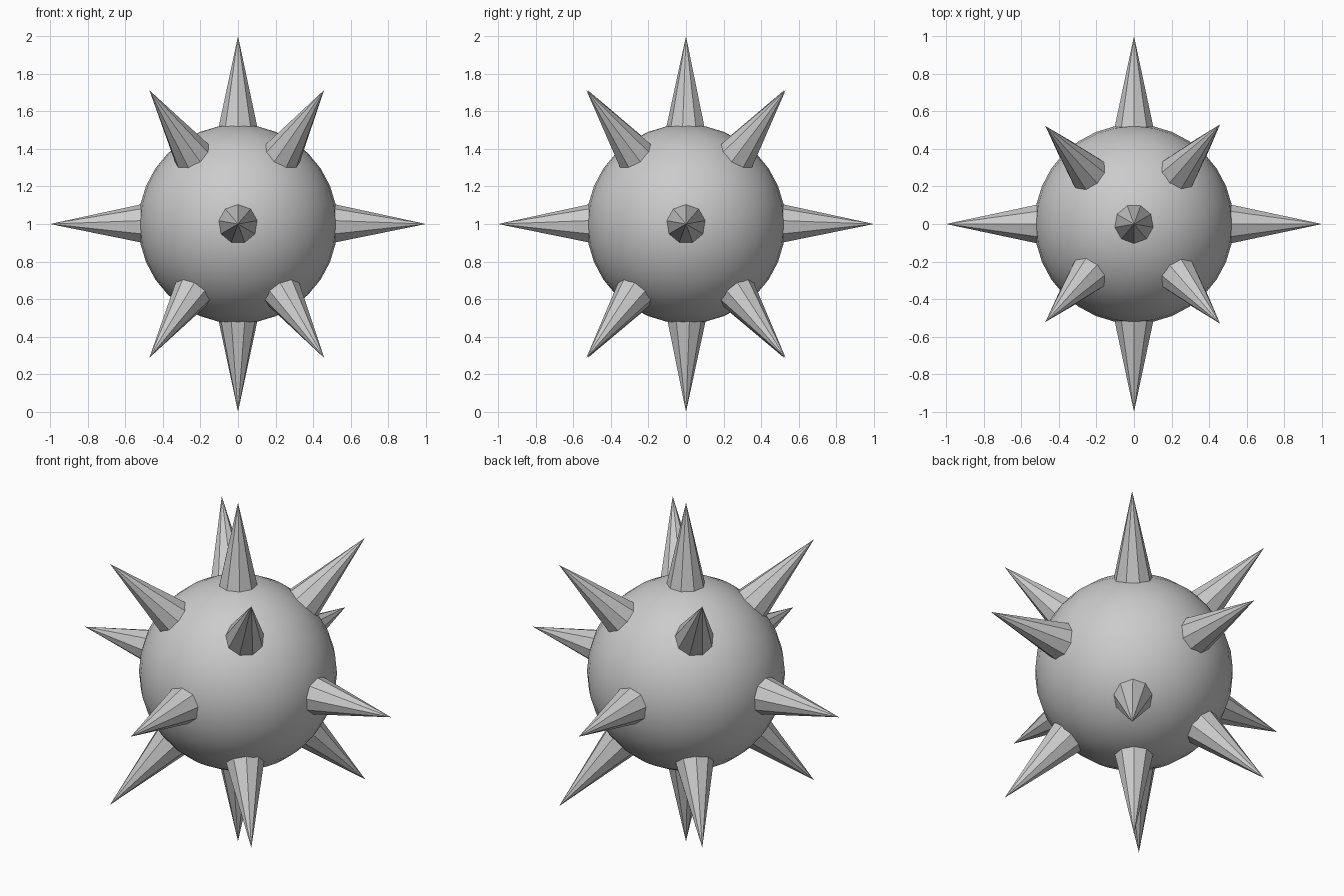
import bpy
from mathutils import Vector

if "Cube" in bpy.data.objects:
    bpy.data.objects.remove(bpy.data.objects["Cube"])

CENTRE = Vector((0, 0, 1))
BASE, TIP, RADIUS = 0.5, 1.0, 0.108

# smooth ball body
bpy.ops.mesh.primitive_uv_sphere_add(segments=32, ring_count=16, radius=0.53, location=CENTRE)
bpy.context.object.name = "ball"
bpy.ops.object.shade_smooth()


def spike(name, direction):
    """Nine-sided flat cone pointing outward from the ball."""
    d = Vector(direction).normalized()
    bpy.ops.mesh.primitive_cone_add(vertices=9, radius1=RADIUS, radius2=0, depth=TIP - BASE,
                                    location=CENTRE + d * (BASE + TIP) / 2)
    obj = bpy.context.object
    obj.name = name
    obj.rotation_mode = 'QUATERNION'
    obj.rotation_quaternion = d.to_track_quat('Z', 'Y')


# six spikes along the axes
for axis in range(3):
    for s in (-1, 1):
        d = [0, 0, 0]
        d[axis] = s
        spike("axis_spike", d)

# eight diagonal spikes
for x, y in ((-0.472, 0.522), (0.458, 0.53)):
    for sy in (-1, 1):
        for sz in (-1, 1):
            spike("diagonal_spike", (x, sy * y, sz * 0.712))
